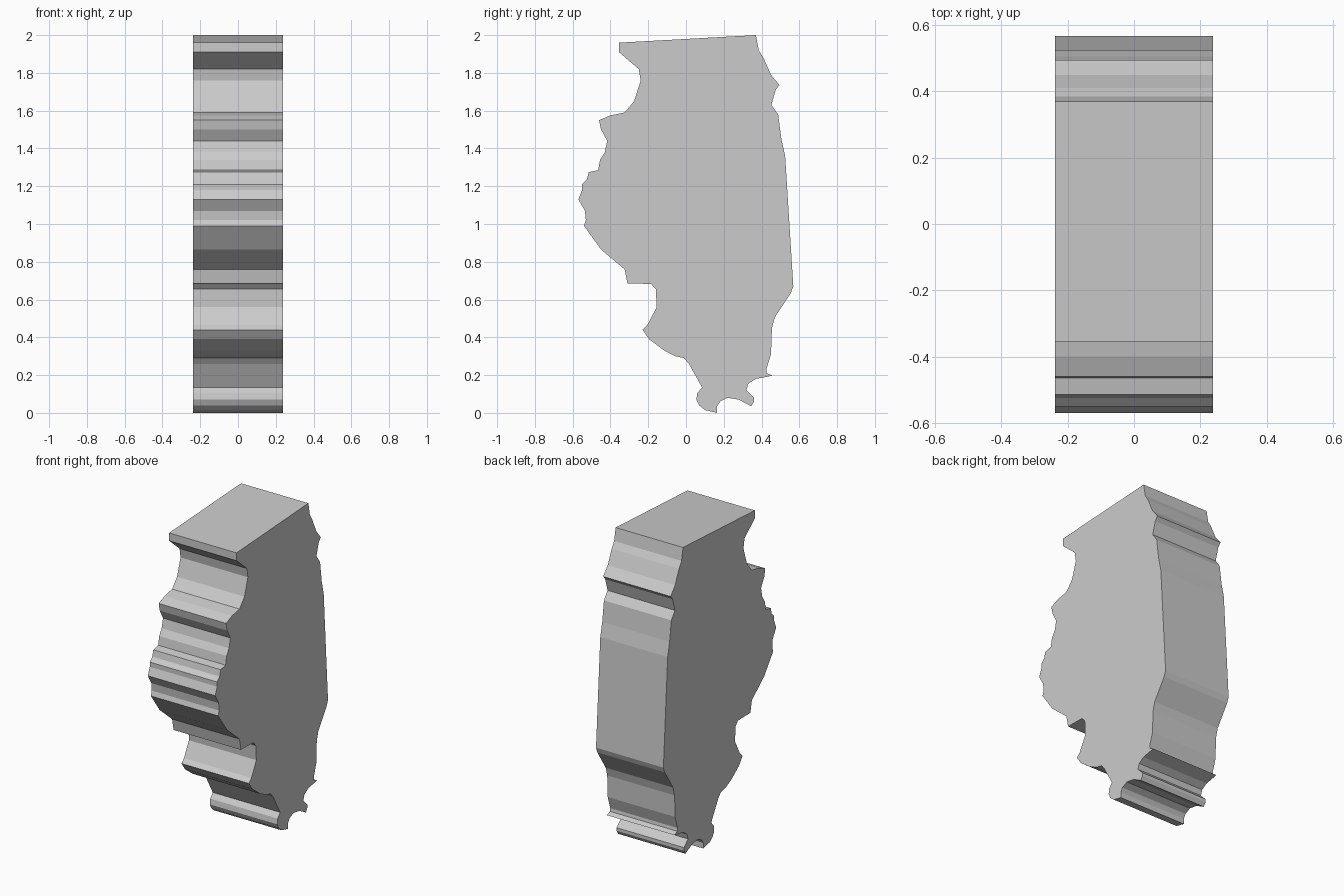
import bpy, bmesh

HALF_DEPTH = 0.238

# Side outline as (y, z), clockwise from the upper left corner
top_and_straight_edge = [
    (-0.355, 1.96), (0.37, 2.0), (0.385, 1.92), (0.41, 1.88), (0.45, 1.79),
    (0.495, 1.735), (0.475, 1.71), (0.452, 1.63), (0.488, 1.58), (0.505, 1.45),
    (0.525, 1.36), (0.568, 0.67), (0.555, 0.635), (0.47, 0.505), (0.455, 0.45),
    (0.45, 0.31), (0.425, 0.23), (0.428, 0.21), (0.458, 0.197),
]
lower_tip = [
    (0.37, 0.18), (0.33, 0.155), (0.32, 0.12), (0.36, 0.08), (0.36, 0.06),
    (0.345, 0.035), (0.28, 0.07), (0.22, 0.08), (0.18, 0.06), (0.165, 0.035),
    (0.165, 0.0), (0.10, 0.015), (0.07, 0.04), (0.055, 0.07), (0.06, 0.105),
    (0.085, 0.135),
]
wavy_edge = [
    (0.015, 0.26), (-0.01, 0.29), (-0.055, 0.30), (-0.115, 0.33), (-0.195, 0.39),
    (-0.23, 0.44), (-0.205, 0.465), (-0.155, 0.56), (-0.16, 0.655), (-0.185, 0.683),
    (-0.31, 0.685), (-0.325, 0.76), (-0.45, 0.865), (-0.54, 0.99), (-0.53, 1.02),
    (-0.535, 1.07), (-0.57, 1.13), (-0.55, 1.18), (-0.55, 1.21), (-0.525, 1.235),
    (-0.515, 1.275), (-0.465, 1.285), (-0.455, 1.34), (-0.43, 1.38), (-0.417, 1.44),
    (-0.45, 1.50), (-0.46, 1.55), (-0.40, 1.575), (-0.325, 1.59), (-0.275, 1.65),
    (-0.24, 1.76), (-0.25, 1.82), (-0.355, 1.91),
]
outline = top_and_straight_edge + lower_tip + wavy_edge

# Slab: outline face extruded along x
bm = bmesh.new()
face = bm.faces.new([bm.verts.new((-HALF_DEPTH, y, z)) for y, z in outline])
extruded = bmesh.ops.extrude_face_region(bm, geom=[face], use_keep_orig=True)
moved = [v for v in extruded["geom"] if isinstance(v, bmesh.types.BMVert)]
bmesh.ops.translate(bm, verts=moved, vec=(2 * HALF_DEPTH, 0, 0))
bmesh.ops.recalc_face_normals(bm, faces=bm.faces)

mesh = bpy.data.meshes.new("outline_slab")
bm.to_mesh(mesh)
bm.free()
slab = bpy.data.objects.new("outline_slab", mesh)
bpy.context.collection.objects.link(slab)
